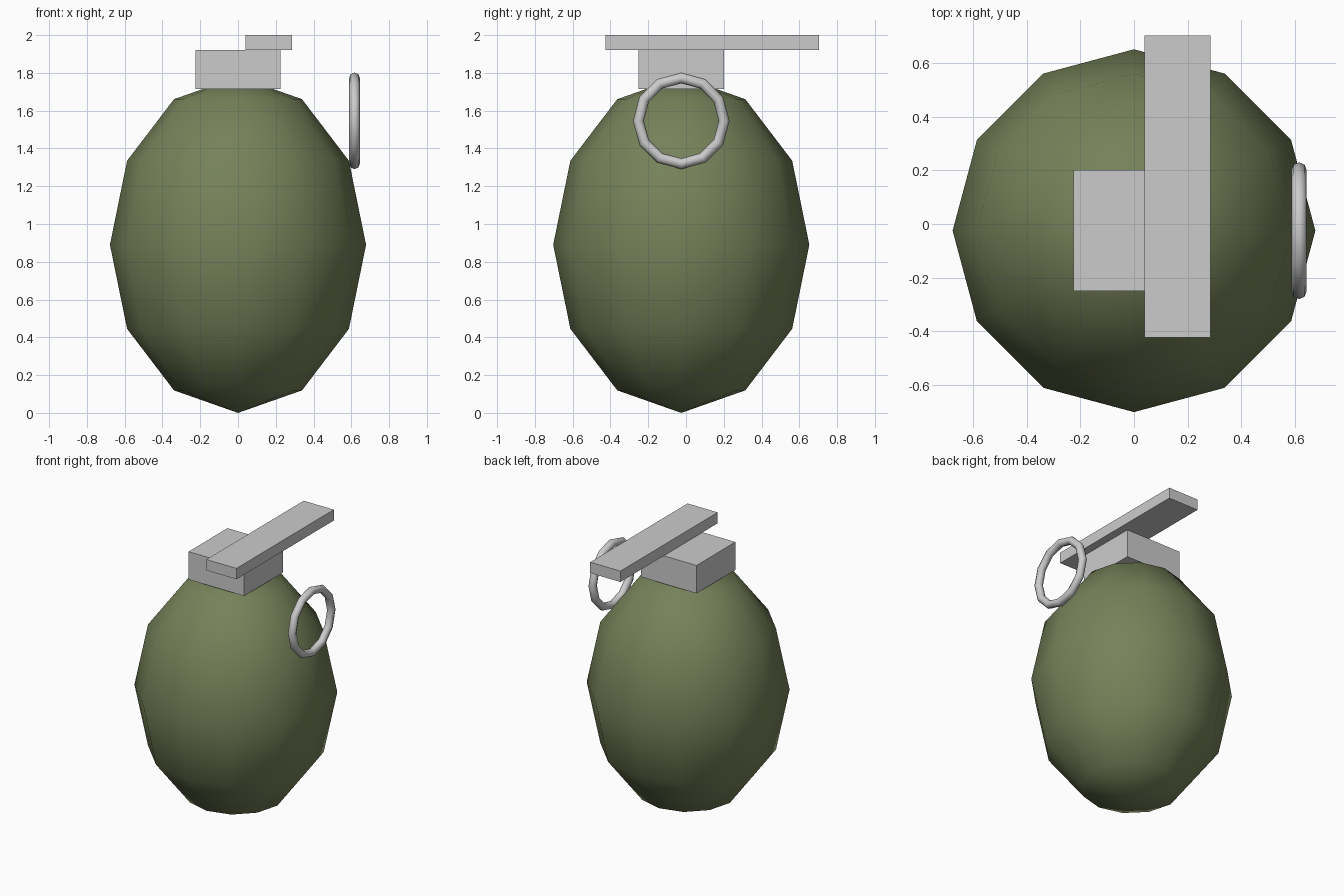
import bpy
from math import pi

if "Cube" in bpy.data.objects:
    bpy.data.objects.remove(bpy.data.objects["Cube"])

CY = -0.025  # shared y centre of body, cap and ring


def smooth(obj):
    for p in obj.data.polygons:
        p.use_smooth = True


def box(name, lo, hi):
    bpy.ops.mesh.primitive_cube_add(size=1, location=[(a + b) / 2 for a, b in zip(lo, hi)])
    obj = bpy.context.object
    obj.name = name
    obj.scale = [b - a for a, b in zip(lo, hi)]
    bpy.ops.object.transform_apply(location=False, rotation=False, scale=True)
    return obj


# Egg-shaped body
bpy.ops.mesh.primitive_uv_sphere_add(segments=12, ring_count=6, radius=1, location=(0, CY, 0.89))
body = bpy.context.object
body.name = "body"
body.scale = (0.678, 0.678, 0.89)
bpy.ops.object.transform_apply(location=False, rotation=False, scale=True)
smooth(body)
olive = bpy.data.materials.new("olive")
olive.diffuse_color = (0.18, 0.22, 0.10, 1)
olive.use_nodes = True
olive.node_tree.nodes["Principled BSDF"].inputs["Base Color"].default_value = olive.diffuse_color
body.data.materials.append(olive)

# Square cap and offset lever
box("cap", (-0.226, CY - 0.226, 1.715), (0.226, CY + 0.226, 1.92))
box("lever", (0.04, -0.425, 1.92), (0.285, 0.705, 2.0))

# Pull ring standing at the right side
bpy.ops.mesh.primitive_torus_add(major_segments=12, minor_segments=8, major_radius=0.227,
                                 minor_radius=0.0285, location=(0.617, CY, 1.546),
                                 rotation=(0, pi / 2, 0))
ring = bpy.context.object
ring.name = "pull_ring"
smooth(ring)
